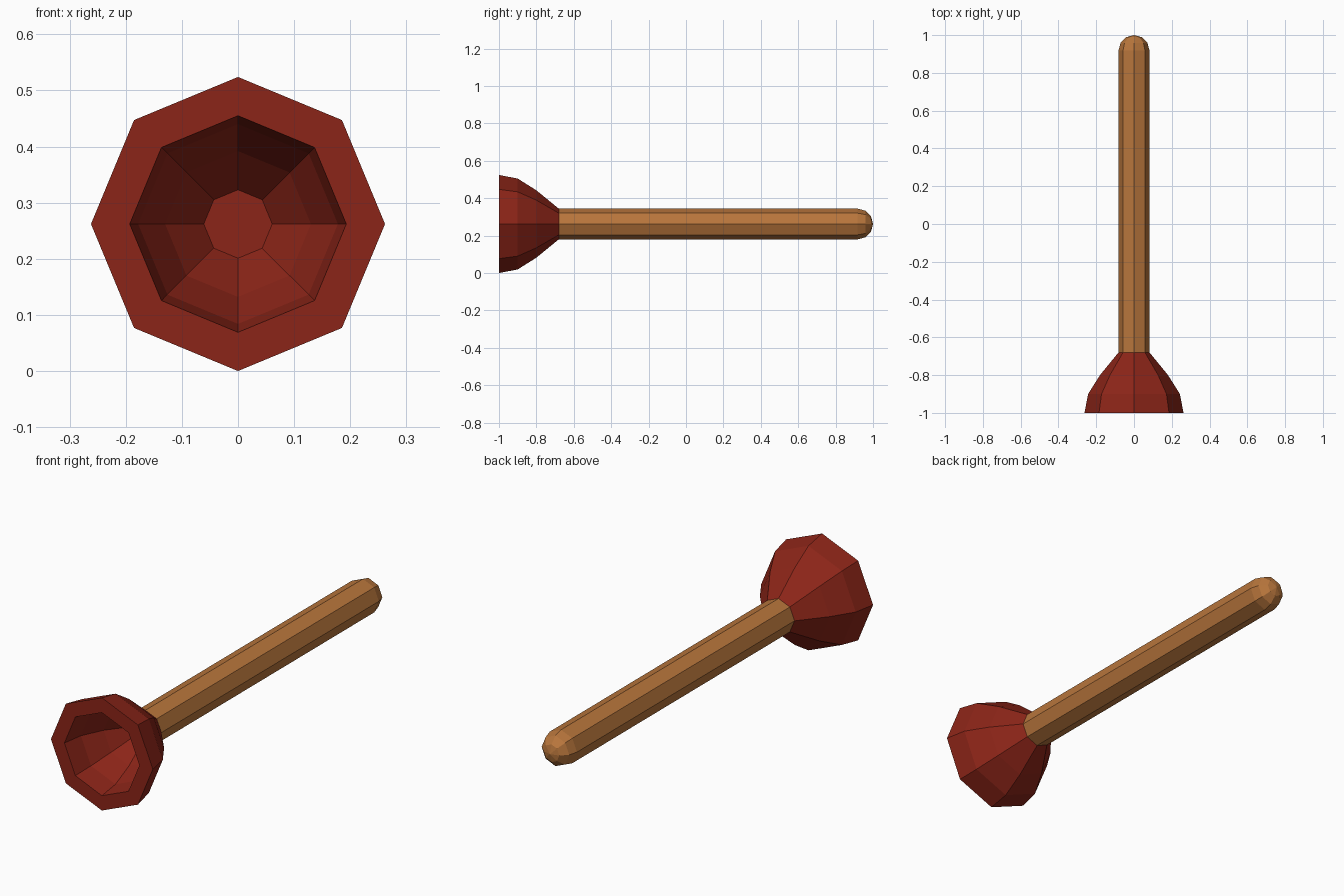
import bpy, bmesh
from math import cos, sin, pi, radians

if "Cube" in bpy.data.objects:
    bpy.data.objects.remove(bpy.data.objects["Cube"])

SIDES = 8
AXIS_Z = 0.262


def material(name, rgb):
    m = bpy.data.materials.new(name)
    m.diffuse_color = (*rgb, 1)
    m.use_nodes = True
    m.node_tree.nodes["Principled BSDF"].inputs["Base Color"].default_value = m.diffuse_color
    return m


def lathe(name, profile, mat):
    """Revolve (y, radius) points about the plunger axis; radius 0 ends are poles."""
    bm = bmesh.new()
    rings = []
    for y, r in profile:
        if r == 0:
            rings.append([bm.verts.new((0, y, AXIS_Z))] * SIDES)
        else:
            rings.append([bm.verts.new((r * sin(2 * pi * i / SIDES), y,
                                        AXIS_Z + r * cos(2 * pi * i / SIDES)))
                          for i in range(SIDES)])
    for a, b in zip(rings, rings[1:]):
        for i in range(SIDES):
            j = (i + 1) % SIDES
            bm.faces.new(list(dict.fromkeys((a[i], a[j], b[j], b[i]))))
    # Flat caps on open ends
    for ring in (rings[0], rings[-1]):
        if len(set(ring)) > 1:
            bm.faces.new(ring)
    bmesh.ops.recalc_face_normals(bm, faces=bm.faces)
    mesh = bpy.data.meshes.new(name)
    bm.to_mesh(mesh)
    bm.free()
    mesh.materials.append(mat)
    ob = bpy.data.objects.new(name, mesh)
    bpy.context.collection.objects.link(ob)
    return ob


red = material("red_rubber", (0.26, 0.018, 0.009))
wood = material("wood", (0.48, 0.18, 0.045))

# Rubber cup: outside from the neck to the rim, then the hollow inside
lathe("rubber_cup", [(-0.68, 0.082), (-0.80, 0.18), (-0.90, 0.243), (-1.0, 0.262),
                     (-1.0, 0.193), (-0.90, 0.178), (-0.80, 0.13), (-0.71, 0.061)], red)

# Wooden handle with a domed end
R = 0.082
dome = [(1 - R + R * sin(radians(a)), R * cos(radians(a))) for a in (0, 30, 60)]
lathe("handle", [(-0.685, R)] + dome + [(1.0, 0)], wood)
